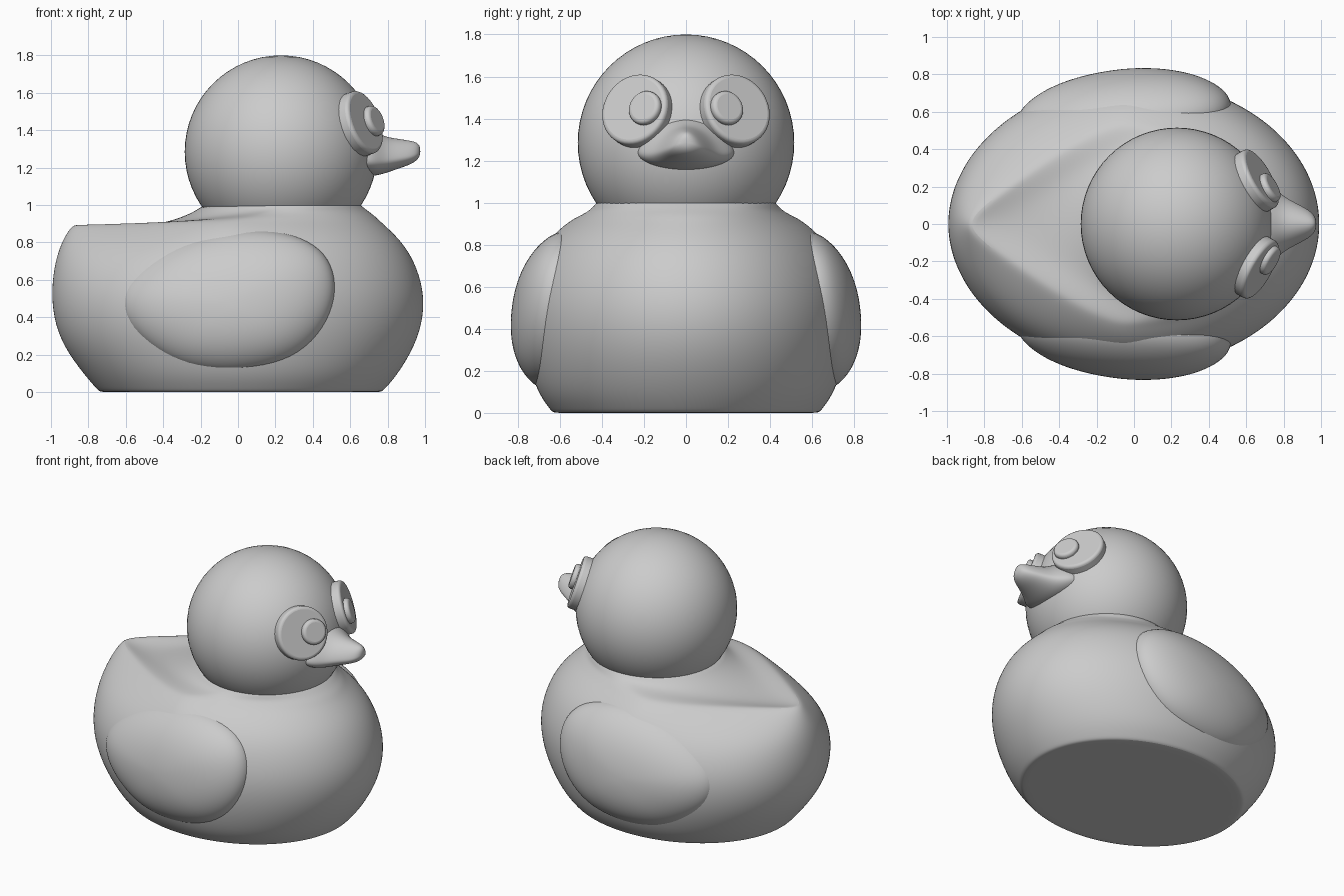
import bpy
import math
from mathutils import Vector

cube = bpy.data.objects.get("Cube")
if cube:
    bpy.data.objects.remove(cube, do_unlink=True)

GREY = (0.6, 0.6, 0.6, 1)
grey = bpy.data.materials.new("plain grey")
grey.use_nodes = True
grey.diffuse_color = GREY
grey.node_tree.nodes["Principled BSDF"].inputs["Base Color"].default_value = GREY


def finish(ob, angle=40):
    """Apply the colour and smooth shading."""
    if not ob.data.materials:
        ob.data.materials.append(grey)
    bpy.ops.object.select_all(action="DESELECT")
    bpy.context.view_layer.objects.active = ob
    ob.select_set(True)
    bpy.ops.object.shade_smooth_by_angle(angle=math.radians(angle))
    return ob


def loft(name, rings, levels=2, flip=False, angle=50):
    """Skin a list of equal closed rings, cap both ends and subdivide."""
    n = len(rings[0])
    verts = [p for ring in rings for p in ring]
    faces = [(r * n + i, r * n + (i + 1) % n, (r + 1) * n + (i + 1) % n, (r + 1) * n + i)
             for r in range(len(rings) - 1) for i in range(n)]
    faces.append(tuple(reversed(range(n))))
    faces.append(tuple(range(len(verts) - n, len(verts))))
    if flip:
        faces = [tuple(reversed(f)) for f in faces]
    mesh = bpy.data.meshes.new(name)
    mesh.from_pydata(verts, [], faces)
    ob = bpy.data.objects.new(name, mesh)
    bpy.context.collection.objects.link(ob)
    sub = ob.modifiers.new("smooth", "SUBSURF")
    sub.levels = sub.render_levels = levels
    return finish(ob, angle)


# Body: stacked egg-shaped rings, pinched at the tail, with a scooped back
# each row: back z, front z, back x, front x, half width, tail pinch
BODY = [
    (0, 0, -.70, .73, .60, 0),
    (0, 0, -.74, .77, .635, 0),
    (.02, .02, -.76, .79, .65, 0),
    (.10, .10, -.83, .86, .71, 0),
    (.25, .25, -.94, .95, .755, 0),
    (.40, .40, -.99, .995, .775, 0),
    (.55, .55, -1.0, .995, .77, .03),
    (.70, .70, -.98, .945, .73, .15),
    (.80, .80, -.945, .88, .675, .35),
    (.87, .87, -.905, .81, .61, .55),
    (.90, .91, -.87, .765, .56, .65),
    (.885, .94, -.82, .735, .53, .66),
    (.87, .965, -.60, .70, .49, .5),
    (.91, .985, -.35, .675, .455, .2),
    (.98, 1.0, -.20, .655, .43, 0),
    (1.01, 1.01, -.19, .645, .42, 0),
]


def body_ring(zb, zf, xb, xf, w, pinch, n=48):
    pts = []
    for i in range(n):
        t = math.tau * i / n
        c, s = math.cos(t), math.sin(t)
        k = (1 - c) / 2
        y = w * s * (1 - pinch * max(0, -c) ** 1.2)
        pts.append(((xf + xb) / 2 + (xf - xb) / 2 * c, y, zf + (zb - zf) * k ** 2))
    return pts


loft("body", [body_ring(*row) for row in BODY])

# Head
bpy.ops.mesh.primitive_uv_sphere_add(segments=64, ring_count=32, radius=.515,
                                     location=(.23, 0, 1.285))
head = bpy.context.object
head.name = "head"
finish(head)

# Wings: domed egg outlines that follow the flanks
WING = [(-.63, .47), (-.6, .58), (-.48, .70), (-.3, .80), (-.1, .855), (.1, .87),
        (.3, .84), (.44, .765), (.51, .65), (.52, .5), (.46, .34), (.33, .2),
        (.15, .125), (-.07, .1), (-.28, .13), (-.45, .22), (-.58, .34)]


def wing_ring(s, side, sink=0):
    pts = []
    for px, pz in WING:
        x, z = -.04 + (px + .04) * s * 1.01, .48 + (pz - .48) * s * 1.01
        base = .615 + .08 * x - .11 * (z - .48) - sink
        y = base + .215 * (1 - min(s, 1) ** 2.2) ** .6
        pts.append((x, side * y, z))
    return pts


for side, label in ((1, "left"), (-1, "right")):
    rings = [wing_ring(1, side, .15), wing_ring(1, side, .03)]
    rings += [wing_ring(s, side) for s in (1, .97, .9, .78, .62, .42, .2, .05)]
    loft(label + "_wing", rings, flip=side < 0)

# Beak: bell-shaped sections shrinking to a rounded tip
# each row: x, half width, bottom z, top z
BEAK = [(.58, .24, 1.16, 1.43), (.68, .24, 1.155, 1.42), (.735, .21, 1.155, 1.395),
        (.79, .155, 1.17, 1.365), (.86, .115, 1.195, 1.355), (.92, .085, 1.215, 1.345),
        (.96, .055, 1.24, 1.335), (.975, .02, 1.27, 1.31)]


def beak_ring(x, w, zb, zt, n=24):
    mid = zb + .32 * (zt - zb)
    pts = []
    for i in range(n):
        t = math.tau * i / n
        s = math.sin(t)
        z = mid + (zt - mid) * s ** 1.4 if s > 0 else mid + (mid - zb) * s
        pts.append((x, w * math.cos(t), z))
    return pts


loft("beak", [beak_ring(*row) for row in BEAK], angle=70)


# Eyes: thick round plates with smaller pupils, facing outward from the head
def disc(name, centre, axis, radius, depth, bevel):
    bpy.ops.mesh.primitive_cylinder_add(vertices=48, radius=radius, depth=depth,
                                        location=centre - axis * depth / 2)
    ob = bpy.context.object
    ob.name = name
    ob.rotation_euler = axis.to_track_quat("Z", "Y").to_euler()
    mod = ob.modifiers.new("soft rim", "BEVEL")
    mod.width = bevel
    mod.segments = 4
    mod.limit_method = "ANGLE"
    finish(ob)


for side, label in ((1, "left"), (-1, "right")):
    axis = Vector((.83, .46 * side, .31)).normalized()
    disc(label + "_eye", Vector((.685, .25 * side, 1.448)), axis, .175, .085, .02)
    disc(label + "_pupil", Vector((.745, .205 * side, 1.457)), axis, .083, .08, .02)
